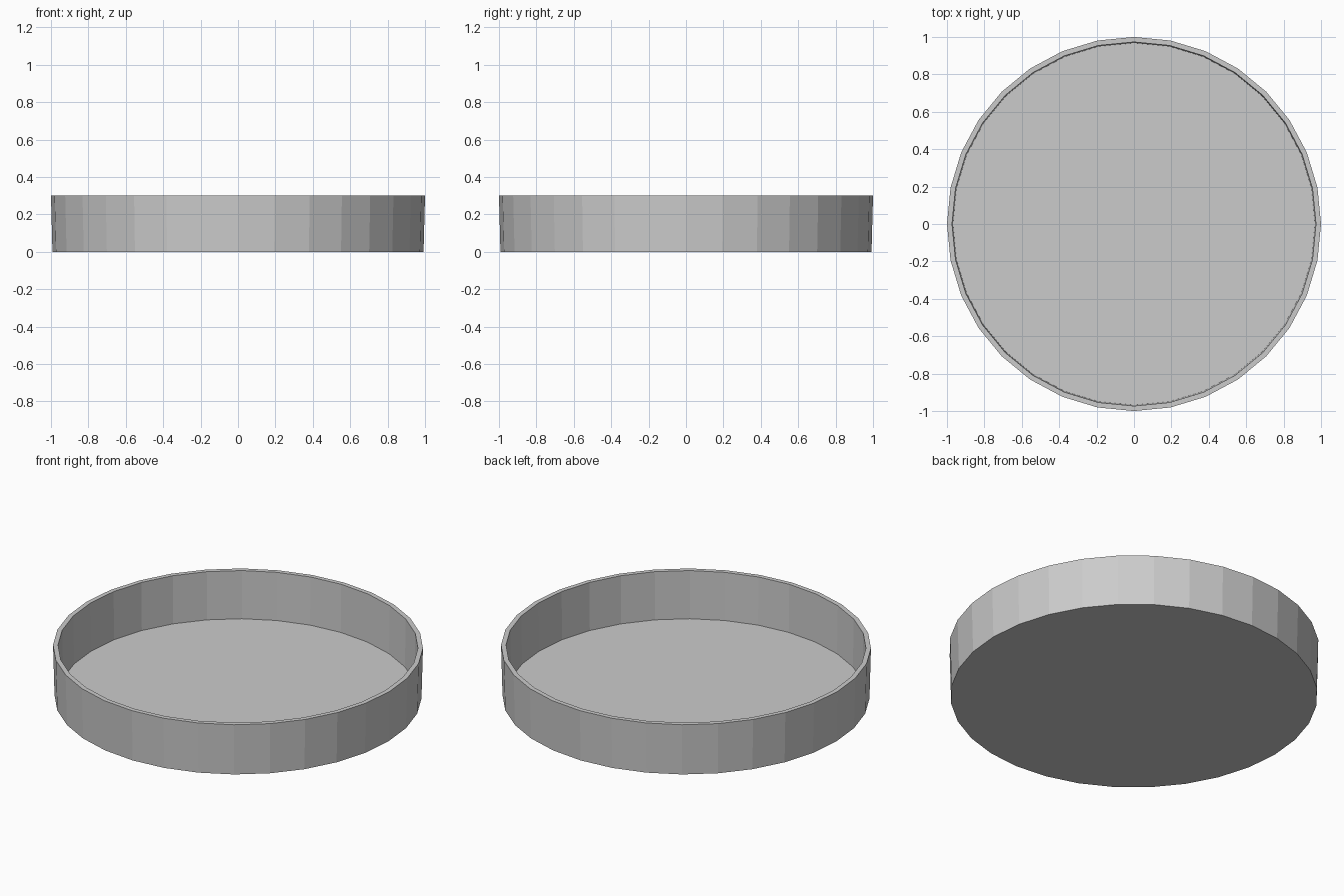
import bpy, bmesh
from math import cos, sin, tau

if "Cube" in bpy.data.objects:
    bpy.data.objects.remove(bpy.data.objects["Cube"])

SIDES = 32

# Cross-section (radius, height): outer bottom edge, rim, inner floor edge
profile = [(0.992, 0.0), (1.0, 0.3), (0.973, 0.3), (0.968, 0.015)]

bm = bmesh.new()
rings = [[bm.verts.new((r * cos(tau * i / SIDES), r * sin(tau * i / SIDES), z))
          for i in range(SIDES)] for r, z in profile]

# Outer wall, rim and inner wall
for low, high in zip(rings, rings[1:]):
    for i in range(SIDES):
        j = (i + 1) % SIDES
        bm.faces.new((low[i], low[j], high[j], high[i]))

# Underside and inner floor
bm.faces.new(rings[0][::-1])
bm.faces.new(rings[-1])
bmesh.ops.recalc_face_normals(bm, faces=bm.faces)

mesh = bpy.data.meshes.new("round_tray")
bm.to_mesh(mesh)
bm.free()
tray = bpy.data.objects.new("round_tray", mesh)
bpy.context.collection.objects.link(tray)
